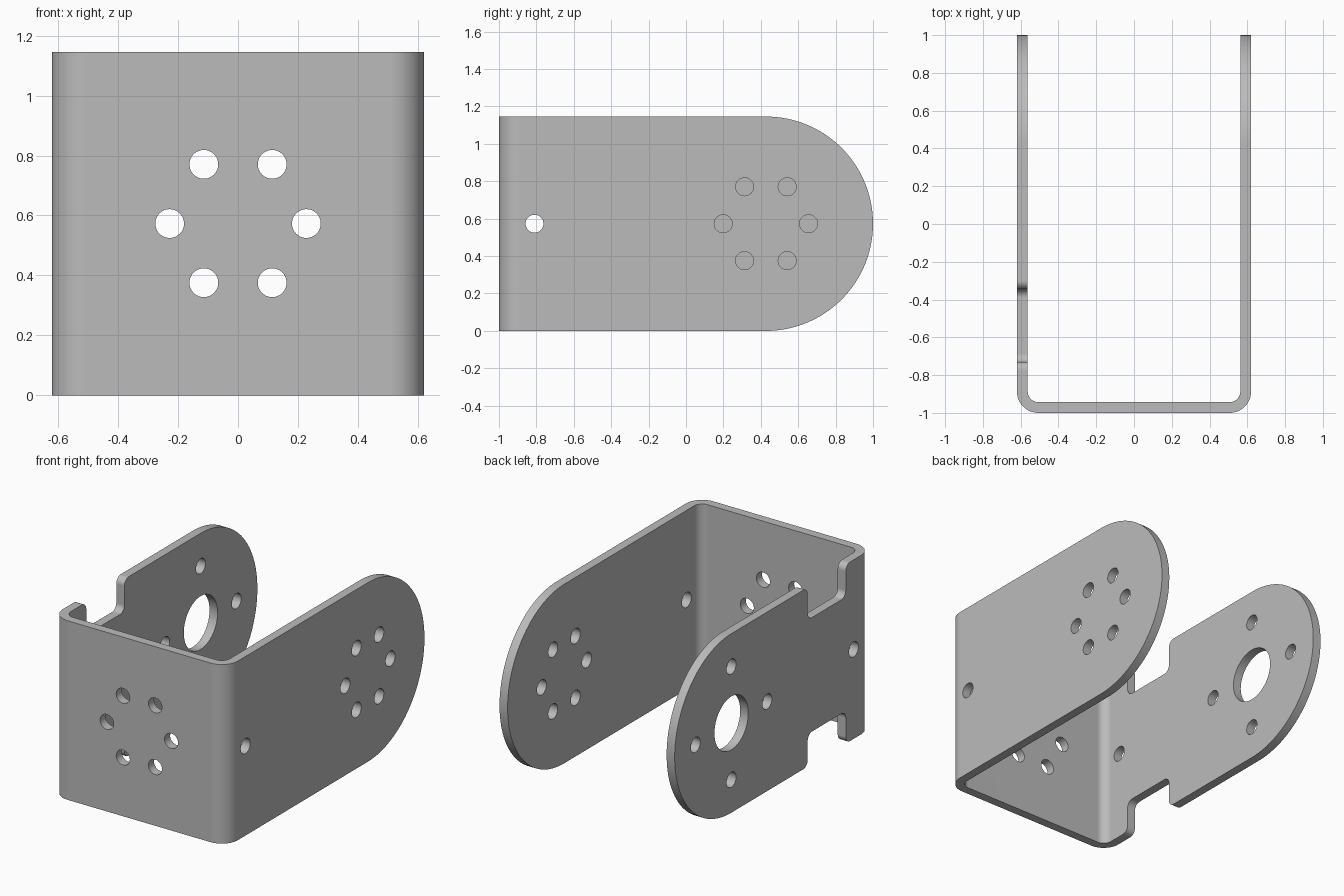
import bpy, bmesh, math
from mathutils import Vector

W, H, T = 0.62, 1.146, 0.057      # half width, height, sheet thickness
MID = H / 2
END_Y = 1 - MID                   # centre of the rounded arm ends
HOLE = 0.048

cube = bpy.data.objects.get("Cube")
if cube:
    bpy.data.objects.remove(cube, do_unlink=True)


def arc(cx, cy, r, start, stop, n=12):
    angles = [math.radians(start + (stop - start) * i / n) for i in range(n + 1)]
    return [(cx + r * math.cos(a), cy + r * math.sin(a)) for a in angles]


def circle(cx, cy, r):
    return arc(cx, cy, r, 0, 360, 48)[:-1]


def ring(cx, cy, r, n):
    return arc(cx, cy, r, 0, 360, n)[:-1]


def prism(bm, outline, axis, lo, hi):
    """Extrude a closed outline along an axis from lo to hi."""
    def place(a, b, t):
        return Vector({"x": (t, a, b), "y": (a, t, b), "z": (a, b, t)}[axis])
    bottom = [bm.verts.new(place(a, b, lo)) for a, b in outline]
    top = [bm.verts.new(place(a, b, hi)) for a, b in outline]
    bm.faces.new(bottom)
    bm.faces.new(top)
    for i in range(len(outline)):
        j = (i + 1) % len(outline)
        bm.faces.new((bottom[i], bottom[j], top[j], top[i]))


def make_object(name, bm):
    bmesh.ops.recalc_face_normals(bm, faces=bm.faces)
    mesh = bpy.data.meshes.new(name)
    bm.to_mesh(mesh)
    bm.free()
    obj = bpy.data.objects.new(name, mesh)
    bpy.context.collection.objects.link(obj)
    return obj


# Bent sheet: U-shaped profile with rounded bends, taller than needed
bm = bmesh.new()
outer, inner = 2 * T, T
bx, by = W - outer, -1 + outer
profile = [(-W, 1.1)] + arc(-bx, by, outer, 180, 270, 16) + arc(bx, by, outer, 270, 360, 16)
profile += [(W, 1.1), (W - T, 1.1)] + arc(bx, by, inner, 360, 270, 16)
profile += arc(-bx, by, inner, 270, 180, 16) + [(T - W, 1.1)]
prism(bm, profile, "z", -0.2, H + 0.2)
bracket = make_object("u_bracket", bm)

# Side outline: straight arm with a semicircular end
bm = bmesh.new()
prism(bm, [(-1.2, H), (-1.2, 0)] + arc(END_Y, MID, MID, -90, 90, 64), "x", -1, 1)
outline_cutter = make_object("outline_cutter", bm)

# Holes and notches
bm = bmesh.new()
for x, z in ring(0, MID, 0.228, 6):                  # front plate holes
    prism(bm, circle(x, z, HOLE), "y", -1.1, -0.9)
for y, z in ring(END_Y, MID, 0.228, 6):              # left arm holes
    prism(bm, circle(y, z, HOLE), "x", 0.5, 0.7)
for y, z in ring(END_Y, MID, 0.362, 4):              # right arm holes
    prism(bm, circle(y, z, HOLE), "x", -0.7, -0.5)
prism(bm, circle(END_Y, MID, 0.171), "x", -0.7, -0.5)    # right arm large hole
prism(bm, circle(-0.81, MID, HOLE), "x", -0.7, 0.7)      # pivot hole in both arms

# Right arm notches, filleted at floor and mouth
y0, y1, r, depth = -0.73, -0.345, 0.044, 0.208
floor = H - depth
notch = [(y0 - r, H + 0.1)] + arc(y0 - r, H - r, r, 90, 0)
notch += arc(y0 + r, floor + r, r, 180, 270) + arc(y1 - r, floor + r, r, 270, 360)
notch += arc(y1 + r, H - r, r, 180, 90) + [(y1 + r, H + 0.1)]
prism(bm, notch, "x", -0.7, -0.5)
prism(bm, [(y, H - z) for y, z in notch], "x", -0.7, -0.5)
hole_cutter = make_object("hole_cutter", bm)

bpy.ops.object.select_all(action="DESELECT")
bpy.context.view_layer.objects.active = bracket
bracket.select_set(True)
for cutter, operation in ((outline_cutter, "INTERSECT"), (hole_cutter, "DIFFERENCE")):
    cutter.hide_render = True
    mod = bracket.modifiers.new("cut", "BOOLEAN")
    mod.object, mod.operation, mod.solver = cutter, operation, "EXACT"
    bpy.ops.object.modifier_apply(modifier=mod.name)
    bpy.data.objects.remove(cutter, do_unlink=True)

# Plain grey metal
grey = bpy.data.materials.new("grey_metal")
grey.use_nodes = True
colour = (0.5, 0.5, 0.5, 1)
grey.diffuse_color = colour
grey.node_tree.nodes["Principled BSDF"].inputs["Base Color"].default_value = colour
bracket.data.materials.clear()
bracket.data.materials.append(grey)

# Smooth bends and holes, crisp sheet edges
bpy.ops.object.shade_smooth_by_angle(angle=math.radians(30))
weighted = bracket.modifiers.new("even_shading", "WEIGHTED_NORMAL")
weighted.keep_sharp = True
